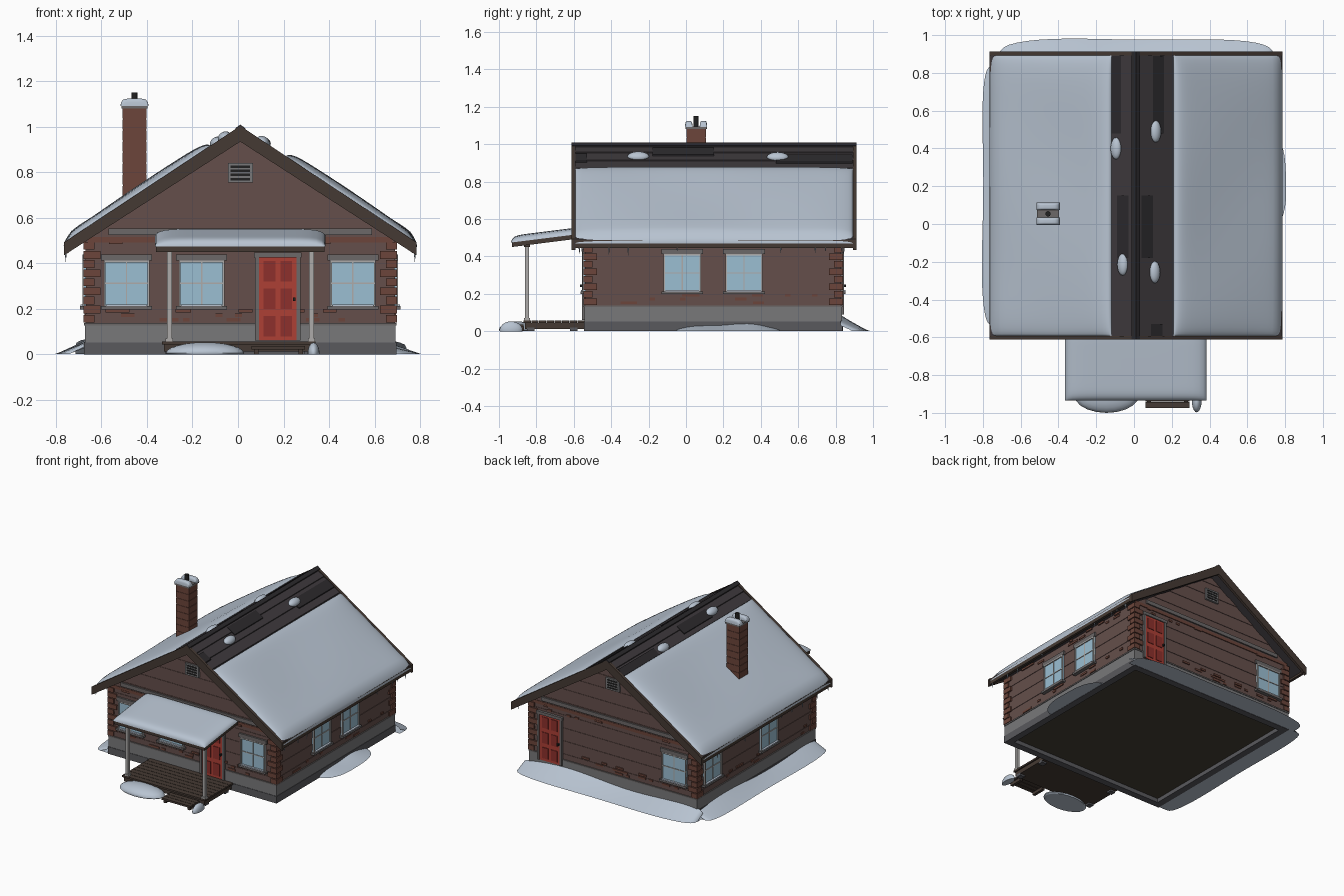
import bpy, bmesh, math, random
from mathutils import Vector, Matrix

if "Cube" in bpy.data.objects:
    bpy.data.objects.remove(bpy.data.objects["Cube"])
random.seed(4)
COL = dict(wall=(.13, .078, .07), brick=(.15, .06, .043), stone=(.19, .19, .195), dark_stone=(.10, .10, .11),
           trim=(.42, .41, .40), grey=(.15, .14, .14), glass=(.33, .52, .65), red=(.42, .05, .035),
           red_dark=(.27, .03, .025), roof=(.047, .041, .046), roof_dark=(.025, .023, .026), wood=(.06, .042, .033),
           black=(.015, .015, .015), snow=(.48, .55, .64), floor=(.06, .05, .035), ice=(.4, .47, .55))
MATS = {}
CX, X0, X1, Y0, Y1, SL = .01, -.67, .69, -.54, .83, .66


def finish(name, bm, col, smooth=0):
    bmesh.ops.remove_doubles(bm, verts=bm.verts, dist=1e-6)
    bmesh.ops.recalc_face_normals(bm, faces=bm.faces)
    me = bpy.data.meshes.new(name)
    bm.to_mesh(me)
    bm.free()
    ob = bpy.data.objects.new(name, me)
    bpy.context.collection.objects.link(ob)
    if col not in MATS:
        MATS[col] = bpy.data.materials.new(col)
        MATS[col].diffuse_color = (*COL[col], 1)
    me.materials.append(MATS[col])
    if smooth:
        bpy.ops.object.select_all(action='DESELECT')
        ob.select_set(True)
        bpy.context.view_layer.objects.active = ob
        bpy.ops.object.shade_smooth_by_angle(angle=math.radians(smooth))
    return ob


def add_prism(bm, prof, a0, a1, axis='y'):
    # profile (p, z) extruded along y or x
    pt = (lambda p, a: (p[0], a, p[1])) if axis == 'y' else (lambda p, a: (a, p[0], p[1]))
    a, b = ([bm.verts.new(pt(p, t)) for p in prof] for t in (a0, a1))
    bm.faces.new(a)
    bm.faces.new(b[::-1])
    for i in range(len(prof)):
        j = (i + 1) % len(prof)
        bm.faces.new((a[i], a[j], b[j], b[i]))


def prisms(name, items, col, axis='y'):
    bm = bmesh.new()
    for prof, a0, a1 in items:
        add_prism(bm, prof, a0, a1, axis)
    return finish(name, bm, col)


def boxes(name, items, col):
    # separate boxes given as x0, x1, y0, y1, z0, z1
    bm = bmesh.new()
    for x0, x1, y0, y1, z0, z1 in items:
        bmesh.ops.create_cube(bm, size=1, matrix=Matrix.Translation(((x0+x1)/2, (y0+y1)/2, (z0+z1)/2)) @
                              Matrix.Diagonal((abs(x1-x0), abs(y1-y0), abs(z1-z0), 1)))
    return finish(name, bm, col)


def on(side, u0, u1, d0, d1, z0, z1):
    # box placed against a wall: u along it, d outwards
    return {'front': (u0, u1, Y0-d1, Y0-d0, z0, z1), 'back': (u0, u1, Y1+d0, Y1+d1, z0, z1),
            'right': (X1+d0, X1+d1, u0, u1, z0, z1), 'left': (X0-d1, X0-d0, u0, u1, z0, z1)}[side]


def pillow(name, f, p=8, nu=20, nv=24, col='snow'):
    # closed cushion: f(u, v, h) maps top (h>0) and bottom (h=0)
    bm = bmesh.new()
    for top in (0, 1):
        g = []
        for i in range(nu + 1):
            u = .5 - .5*math.cos(math.pi*i/nu)
            row = []
            for j in range(nv + 1):
                v = .5 - .5*math.cos(math.pi*j/nv)
                h = 1 if not p else math.sqrt(max(0, (1-abs(2*u-1)**p)*(1-abs(2*v-1)**p)))
                row.append(bm.verts.new(f(u, v, h*top)))
            g.append(row)
        for i in range(nu):
            for j in range(nv):
                bm.faces.new((g[i][j], g[i+1][j], g[i+1][j+1], g[i][j+1]))
    finish(name, bm, col, 50)


def mound(name, loc, rad, tilt=0):
    bm = bmesh.new()
    bmesh.ops.create_uvsphere(bm, u_segments=20, v_segments=12, radius=1)
    for v in bm.verts:
        v.co.z = max(v.co.z, -.1)
    bmesh.ops.transform(bm, verts=bm.verts, matrix=Matrix.Translation(loc) @ Matrix.Rotation(tilt, 4, 'Y') @ Matrix.Diagonal((*rad, 1)))
    finish(name, bm, 'snow', 50)


# foundation and floor
def ring(o, t, z0, z1):
    a, b, c, d = X0-o, X1+o, Y0-o, Y1+o
    return [(a, b, c, c+t, z0, z1), (a, b, d-t, d, z0, z1), (a, a+t, c, d, z0, z1), (b-t, b, c, d, z0, z1)]
boxes('foundation', ring(.003, .04, .05, .13), 'stone')
boxes('footing', ring(.006, .05, 0, .052), 'dark_stone')
boxes('water_table', ring(.007, .03, .128, .138), 'grey')
boxes('floor', [(X0+.02, X1-.02, Y0+.02, Y1-.02, .03, .05)], 'floor')

# walls and gables as stacked cladding courses
items, n = [], 17
zs = [.13 + (.94-.13)*i/n for i in range(n + 1)]
wid = lambda z: min(.68, (.948 - z)/SL)
for i in range(n):
    z0, z1, o = zs[i], zs[i+1], .003*(i % 2)
    pr = [(CX-wid(z0)+o, z0), (CX+wid(z0)-o, z0)]
    zk = .948 - .68*SL
    if z0 < zk < z1:
        pr.append((CX+.68-o, zk))
    pr += [(CX+wid(z1)-o, z1), (CX-wid(z1)+o, z1)]
    if z0 < zk < z1:
        pr.append((CX-.68+o, zk))
    items.append((pr, Y0+o, Y1-o))
prisms('wall_courses', items, 'wall')

# corner quoins, brick bands and scattered bricks
q = []
for i in range(9):
    z, w = .14 + i*.04, .065 if i % 2 else .04
    for x, s in ((X0, 1), (X1, -1)):
        for y, t in ((Y0, 1), (Y1, -1)):
            q.append((x-s*.009, x+s*w, y-t*.009, y+t*(.105-w), z, z+.034))
boxes('corner_quoins', q, 'brick')
b = []
for side in ('front', 'back', 'left', 'right'):
    lo, hi = (X0, X1) if side in ('front', 'back') else (Y0, Y1)
    for k in range(24):
        u, z = random.uniform(lo+.08, hi-.14), random.choice((.145, .165, .185, .46, .485))
        b.append(on(side, u, u+random.choice((.03, .06)), -.01, .005, z, z+.014))
    if side in ('front', 'back'):
        b.append(on(side, lo+.01, hi-.01, -.01, .003, .492, .515))
boxes('accent_bricks', b, 'brick')

# gable trim boards and slatted vents
boxes('gable_bands', [on(s, -.57, .59, -.01, .01, .525, .553) for s in ('front', 'back')], 'grey')
boxes('vent_frames', [on(s, -.045, .065, -.01, .012, .755, .84) for s in ('front', 'back')], 'stone')
boxes('vent_slots', [on(s, -.033, .053, 0, .014, .765+k*.018, .776+k*.018) for s in ('front', 'back') for k in range(4)], 'black')

# windows
wins = [('front', -.49), ('front', -.16), ('front', .505), ('right', -.02), ('right', .31),
        ('left', .655), ('left', 0), ('back', -.49)]
gl, fr, li, si = [], [], [], []
for s, c in wins:
    gl.append(on(s, c-.1, c+.1, -.01, .006, .21, .412))
    for u in (-.1, .092):
        fr.append(on(s, c+u, c+u+.008, 0, .014, .21, .412))
    fr += [on(s, c-.1, c+.1, 0, .014, z, z+.008) for z in (.21, .404)]
    fr += [on(s, c-.003, c+.003, 0, .010, .21, .41), on(s, c-.1, c+.1, 0, .010, .309, .315)]
    li.append(on(s, c-.112, c+.112, -.01, .013, .412, .44))
    si.append(on(s, c-.112, c+.112, -.01, .024, .198, .213))
boxes('window_glass', gl, 'glass')
boxes('window_frames', fr, 'trim')
boxes('window_lintels', li, 'grey')
boxes('window_sills', si, 'grey')
pillow_sills = [(s, c) for s, c in wins]
boxes('sill_snow', [on(s, c-.09, c+.09, .008, .022, .212, .219) for s, c in pillow_sills], 'snow')

# doors
for s, c, z0, k in (('front', .175, .06, 1), ('back', .52, .09, -1)):
    boxes(s+'_door', [on(s, c-.083, c+.083, -.01, .01, z0, .425)], 'red')
    h = (.425 - z0)/3
    boxes(s+'_door_panels', [on(s, c+u, c+u+.052, 0, .014, z0+i*h+.018, z0+(i+1)*h-.014)
                             for i in range(3) for u in (-.063, .011)], 'red_dark')
    boxes(s+'_door_frame', [on(s, c-.1, c-.083, -.01, .016, z0, .425), on(s, c+.083, c+.1, -.01, .016, z0, .425),
                            on(s, c-.105, c+.105, -.01, .018, .425, .447)], 'grey')
    boxes(s+'_door_knob', [on(s, c+k*.072-.006, c+k*.072+.006, 0, .026, .235, .25)], 'black')

# roof slopes with stepped shingle rows, rake boards and ridge
zr = lambda d: 1.0 - SL*d
sides = []
for s in (-1, 1):
    pr = []
    for i in range(12):
        pr += [(CX+s*.77*i/12, zr(.77*i/12)-.006), (CX+s*.77*(i+1)/12, zr(.77*(i+1)/12))]
    sides.append((pr + [(CX+s*.77, .45), (CX, .945)], -.605, .905))
prisms('roof_slopes', sides, 'roof')
rake = [([(CX, 1.004), (CX+s*.775, zr(.775)+.004), (CX+s*.775, .435), (CX, .935)], y, y+.02)
        for s in (-1, 1) for y in (-.612, .892)]
prisms('rake_boards', rake, 'wood')
boxes('eave_fascias', [(CX+s*.755, CX+s*.774, -.61, .91, .445, .487) for s in (-1, 1)], 'wood')
prisms('ridge_cap', [([(CX, 1.01), (CX+.022, .994), (CX+.02, .985), (CX, .996), (CX-.02, .985), (CX-.022, .994)], -.612, .912)], 'roof_dark')
strip = lambda d0, d1, s: [(CX+s*d0, zr(d0)+.003), (CX+s*d1, zr(d1)+.003), (CX+s*d1, zr(d1)-.01), (CX+s*d0, zr(d0)-.01)]
prisms('dark_shingles', [(strip(.04, .1, -1), -.18, .15), (strip(.03, .09, 1), -.18, .15), (strip(.09, .15, 1), .48, .89),
                         (strip(.08, .13, -1), .48, .89), (strip(.08, .14, 1), -.6, -.53)], 'roof_dark')

# roof snow slabs and loose clumps
nx, nz = SL/math.hypot(1, SL), 1/math.hypot(1, SL)
for nm, s, d0, d1 in (('left_roof_snow', -1, .13, .775), ('right_roof_snow', 1, .2, .775)):
    def f(u, v, h):
        d = d0 + (d1-d0)*u
        t = h*(.032 + .005*math.sin(9*v+s) * math.sin(4*u)) + .001
        return (CX+s*(d+t*nx*.6), -.592+1.484*v, zr(d)+t*nz - (.02*((u-.93)/.07) if u > .93 else 0))
    pillow(nm, f, 10, 24, 36)
for i, (x, y) in enumerate(((-.095, .4), (.115, .49), (-.06, -.215), (.11, -.255))):
    mound('roof_snow_clump_%d' % i, (x, y, zr(abs(x-CX))), (.031, .058, .024), math.copysign(math.atan(SL), x-CX))

# icicles below the eaves
bm = bmesh.new()
for s in (-1, 1):
    for k in range(9):
        l = random.uniform(.025, .05)
        y = random.uniform(-.55, .85) if k else -.57
        bmesh.ops.create_cone(bm, cap_ends=True, segments=6, radius1=.001, radius2=.005, depth=l,
                              matrix=Matrix.Translation((CX+s*.767, y, .455-l/2)))
finish('icicles', bm, 'ice', 60)

# chimney: brick courses, cap, flue and snow
boxes('chimney', [(-.508+o, -.402-o, .002+o, .106-o, .6+i*.0485, .6+i*.0485+h)
                  for i in range(10) for o, h in ((0, .044), (.003, .0485))], 'brick')
boxes('chimney_cap', [(-.513, -.397, -.003, .111, 1.08, 1.095)], 'grey')
for i, y in enumerate((-.005, .073)):
    pillow('chimney_snow_%d' % i, lambda u, v, h: (-.517+.124*u, y+.04*v, 1.092+.032*h), 6, 10, 10)
bm = bmesh.new()
bmesh.ops.create_cone(bm, cap_ends=True, segments=16, radius1=.014, radius2=.014, depth=.07, matrix=Matrix.Translation((-.455, .054, 1.115)))
finish('chimney_flue', bm, 'black', 40)

# porch: deck planks, step, posts, roof and snow
boxes('deck_planks', [(-.335, .34, -.868+i*.041, -.83+i*.041, .043, .056) for i in range(8)], 'wood')
boxes('deck_frame', [(-.325, .33, -.86, -.54, .012, .044)], 'wood')
boxes('deck_feet', [(x-.02, x+.02, y-.02, y+.02, 0, .02) for x in (-.3, .31) for y in (-.83, -.6)], 'dark_stone')
boxes('porch_step', [(.06, .295, -.975+i*.036, -.942+i*.036, .022, .036) for i in range(3)] +
      [(x, x+.02, -.965, -.865, 0, .024) for x in (.07, .265)], 'wood')
boxes('porch_posts', [(x-.011, x+.011, -.861, -.839, .05, .462) for x in (-.302, .323)], 'trim')
boxes('post_bases', [(x-.016, x+.016, -.866, -.834, .055, .07) for x in (-.302, .323)], 'trim')
boxes('porch_beam', [(-.34, .36, -.865, -.835, .45, .475)], 'wood')
prisms('porch_roof', [([(-.93, .45), (-.535, .5), (-.535, .525), (-.93, .475)], -.36, .38)], 'wood', 'x')
pillow('porch_snow', lambda u, v, h: (-.365+.75*u, -.935+.385*v, .474+.048*v+.036*h), 10)

# ground snow drifts and mounds
def drift(name, side, u0, u1, w, hgt, taper):
    def f(u, v, h):
        e = min(1, math.sin(math.pi*u)+1e-3)**taper if taper else 1
        d = w*(.94+.06*math.sin(7*u+1))*v*(e if taper < .8 else math.sqrt(e))
        z = .002 + h*hgt*e*(.8+.2*math.cos(8*u))*(1-v)**1.2 + .005*h*(1-v**4)
        a = on(side, u0+(u1-u0)*u, 0, d-.004, 0, 0, 0)
        return {'back': (a[0], a[2], z), 'left': (X0-d+.004, a[2], z), 'right': (a[0], a[2], z)}[side]
    pillow(name, f, None, 24, 10)
drift('back_drift', 'back', -.715, .74, .17, .085, .15)
drift('left_drift', 'left', -.54, .84, .15, .06, .1)
drift('right_drift', 'right', -.05, .5, .135, .045, .8)
mound('porch_mound_large', (-.145, -.905, .005), (.172, .095, .048))
mound('porch_mound_small', (.332, -.935, .004), (.026, .062, .048))

for m in bpy.data.materials:
    if m.users and not m.is_grease_pencil:
        m.use_nodes = True
        m.node_tree.nodes["Principled BSDF"].inputs["Base Color"].default_value = m.diffuse_color
